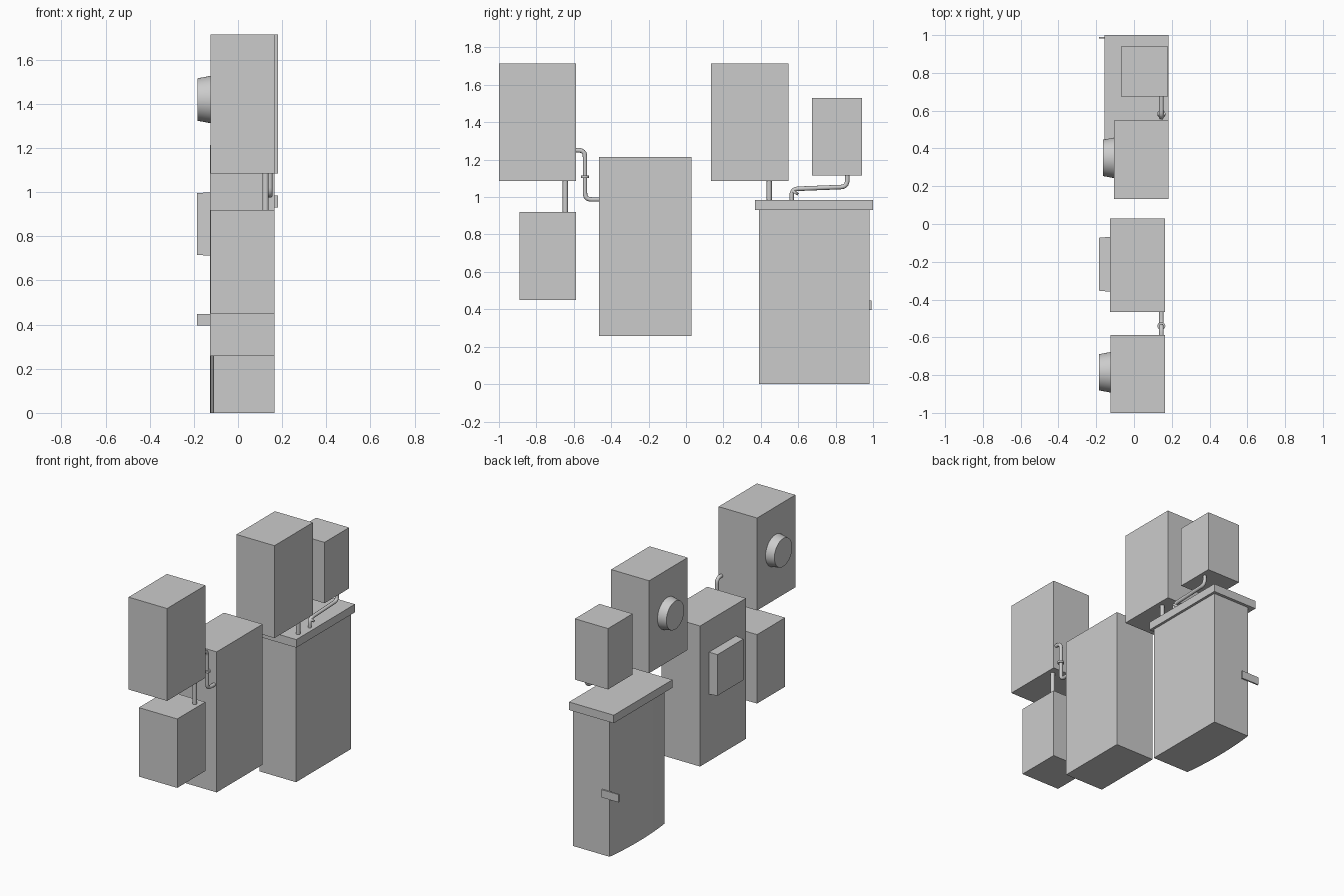
import bpy, bmesh, math
from mathutils import Vector

if "Cube" in bpy.data.objects:
    bpy.data.objects.remove(bpy.data.objects["Cube"])


def make(name, bm, smooth=False):
    bmesh.ops.recalc_face_normals(bm, faces=bm.faces[:])
    me = bpy.data.meshes.new(name)
    bm.to_mesh(me)
    bm.free()
    ob = bpy.data.objects.new(name, me)
    bpy.context.collection.objects.link(ob)
    if smooth:
        bpy.ops.object.select_all(action='DESELECT')
        ob.select_set(True)
        bpy.context.view_layer.objects.active = ob
        bpy.ops.object.shade_smooth_by_angle(angle=math.radians(35))
    return ob


def prism(name, profile, z0, z1, smooth=False):
    bm = bmesh.new()
    f = bm.faces.new([bm.verts.new((x, y, z0)) for x, y in profile])
    new = bmesh.ops.extrude_face_region(bm, geom=[f])['geom']
    bmesh.ops.translate(bm, vec=(0, 0, z1 - z0),
                        verts=[v for v in new if isinstance(v, bmesh.types.BMVert)])
    return make(name, bm, smooth)


def box(name, x, y, z):
    return prism(name, [(x[0], y[0]), (x[1], y[0]), (x[1], y[1]), (x[0], y[1])], *z)


def dial(name, x0, y, z):
    # tapered round meter facing -x
    bm = bmesh.new()
    bmesh.ops.create_cone(bm, cap_ends=True, segments=48, radius1=0.108, radius2=0.096, depth=0.064)
    ob = make(name, bm, True)
    ob.rotation_euler = (0, -math.pi / 2, 0)
    ob.location = (x0 - 0.03, y, z)


def pipe(name, x, pts, r=0.014, bend=0.035):
    # path in the y-z plane with rounded corners, swept as a tube
    P = [Vector((x, y, z)) for y, z in pts]
    path = [P[0]]
    for a, b, c in zip(P, P[1:], P[2:]):
        p, q = b + (a - b).normalized() * bend, b + (c - b).normalized() * bend
        for i in range(7):
            t = i / 6
            path.append(p * (1 - t) ** 2 + b * 2 * t * (1 - t) + q * t * t)
    path.append(P[-1])
    bm = bmesh.new()
    rings = []
    side = Vector((1, 0, 0))
    for i, p in enumerate(path):
        d = (path[min(i + 1, len(path) - 1)] - path[max(i - 1, 0)]).normalized()
        up = side.cross(d)
        rings.append([bm.verts.new(p + r * (math.cos(k * math.pi / 8) * side + math.sin(k * math.pi / 8) * up))
                      for k in range(16)])
    for a, b in zip(rings, rings[1:]):
        for k in range(16):
            bm.faces.new((a[k], a[(k + 1) % 16], b[(k + 1) % 16], b[k]))
    bm.faces.new(rings[0])
    bm.faces.new(rings[-1])
    make(name, bm, True)


# wall cabinets
box("meter_box_a", (-0.125, 0.165), (-1.0, -0.587), (1.085, 1.715))
box("lower_box", (-0.125, 0.165), (-0.89, -0.587), (0.45, 0.92))
box("breaker_panel", (-0.127, 0.165), (-0.465, 0.03), (0.257, 1.215))
box("meter_box_b", (-0.105, 0.182), (0.133, 0.547), (1.085, 1.715))
box("small_box", (-0.07, 0.18), (0.675, 0.94), (1.115, 1.53))

# round meters
dial("meter_dial_a", -0.122, -0.785, 1.42)
dial("meter_dial_b", -0.102, 0.35, 1.42)

# raised panel door, slightly tapered
bm = bmesh.new()
bmesh.ops.create_cube(bm, size=1)
for v in bm.verts:
    outer = v.co.x < 0
    v.co = (-0.186 if outer else -0.12,
            -0.213 + v.co.y * (0.28 if outer else 0.292),
            0.856 + v.co.z * (0.28 if outer else 0.288))
make("panel_door", bm)

# pedestal with a bowed face
arc = [(-0.11 - 0.018 * (1 - t * t), 0.685 - 0.295 * t) for t in [1 - i / 8 for i in range(17)]]
prism("pedestal", arc + [(0.165, 0.98), (0.165, 0.39)], 0, 0.935, True)
box("pedestal_lid", (-0.155, 0.182), (0.368, 1.0), (0.93, 0.985))

# latch on the pedestal end
box("latch_plate", (-0.186, -0.055), (0.981, 0.991), (0.395, 0.448))
box("latch_base", (-0.12, -0.06), (0.975, 0.985), (0.4, 0.443))

# conduits
pipe("conduit_a", 0.125, [(-0.645, 0.9), (-0.645, 1.1)])
pipe("conduit_b", 0.142, [(0.445, 0.97), (0.445, 1.1)])
pipe("conduit_c", 0.145, [(-0.6, 1.25), (-0.54, 1.25), (-0.54, 0.987), (-0.455, 0.987)], 0.012)
pipe("conduit_d", 0.145, [(0.862, 1.13), (0.862, 1.055), (0.565, 1.043), (0.565, 0.975)], 0.012)
pipe("coupling_c", 0.145, [(-0.54, 1.102), (-0.54, 1.116)], 0.021)
pipe("coupling_d", 0.145, [(0.578, 1.02), (0.586, 1.032)], 0.021)
